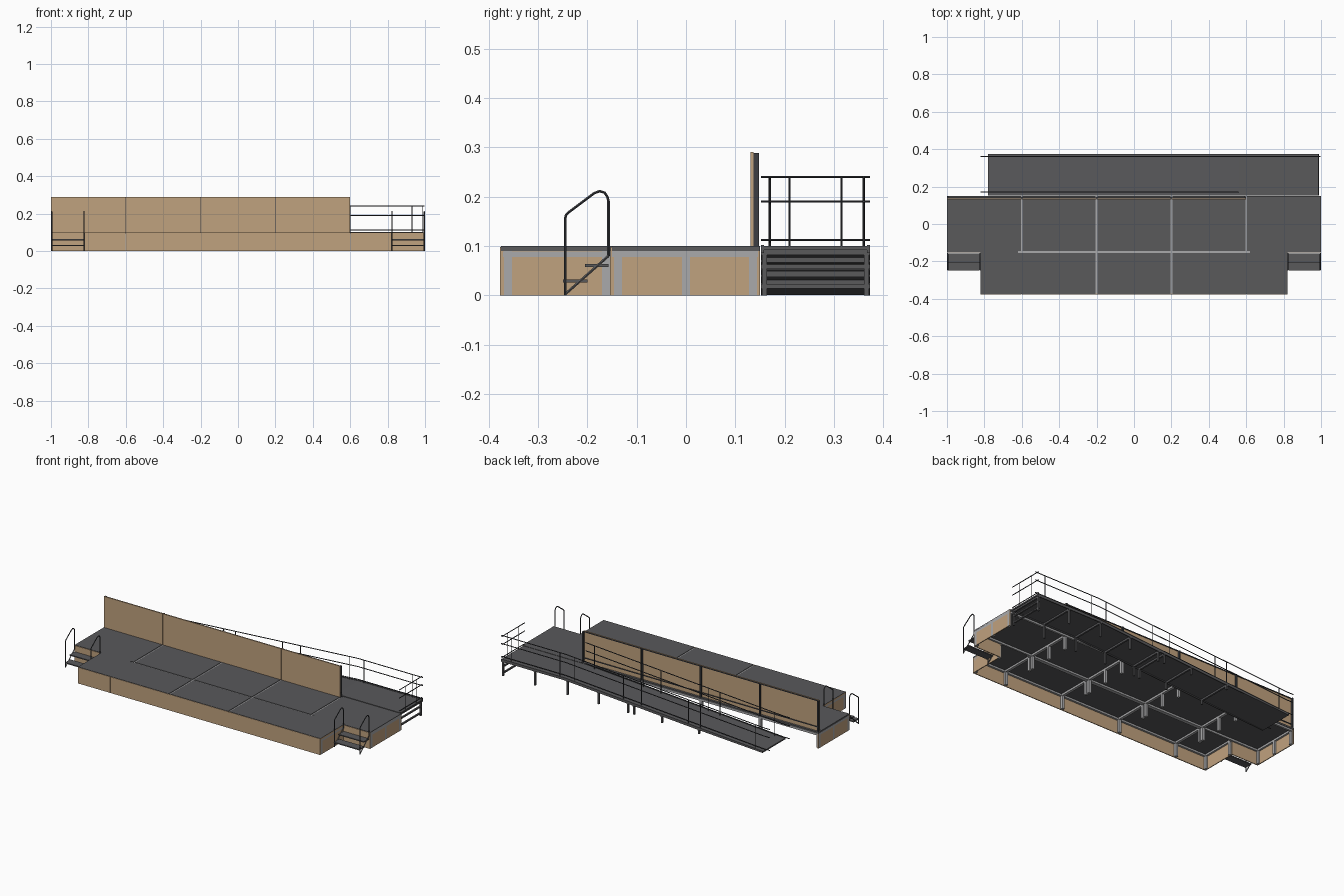
import bpy, bmesh, math
from mathutils import Vector

cube = bpy.data.objects.get("Cube")
if cube:
    bpy.data.objects.remove(cube, do_unlink=True)


def material(name, r, g, b):
    m = bpy.data.materials.new(name)
    m.use_nodes = True
    m.diffuse_color = (r, g, b, 1)
    m.node_tree.nodes["Principled BSDF"].inputs["Base Color"].default_value = (r, g, b, 1)
    return m


WOOD = material("tan_plywood", 0.53, 0.36, 0.21)
DECK = material("dark_grey_decking", 0.1, 0.1, 0.105)
ALU = material("light_aluminium", 0.4, 0.4, 0.41)
STEEL = material("dark_steel", 0.045, 0.048, 0.055)
GREY = material("grey_steel", 0.1, 0.1, 0.105)


def boxes(name, mat, spans):
    """One object made of axis-aligned boxes given as (x0, x1, y0, y1, z0, z1)."""
    bm = bmesh.new()
    for x0, x1, y0, y1, z0, z1 in spans:
        verts = bmesh.ops.create_cube(bm, size=1)["verts"]
        for v in verts:
            v.co = ((x0 + x1) / 2 + v.co.x * (x1 - x0),
                    (y0 + y1) / 2 + v.co.y * (y1 - y0),
                    (z0 + z1) / 2 + v.co.z * (z1 - z0))
    mesh = bpy.data.meshes.new(name)
    bm.to_mesh(mesh)
    bm.free()
    mesh.materials.append(mat)
    ob = bpy.data.objects.new(name, mesh)
    bpy.context.collection.objects.link(ob)
    return ob


def tubes(name, mat, paths, radius):
    """One object made of round tubes along point paths."""
    cu = bpy.data.curves.new(name, "CURVE")
    cu.dimensions = "3D"
    cu.bevel_depth = radius
    cu.bevel_resolution = 1
    cu.use_fill_caps = True
    for path in paths:
        sp = cu.splines.new("POLY")
        sp.points.add(len(path) - 1)
        for p, co in zip(sp.points, path):
            p.co = (*co, 1)
    cu.materials.append(mat)
    ob = bpy.data.objects.new(name, cu)
    bpy.context.collection.objects.link(ob)
    bpy.ops.object.select_all(action="DESELECT")
    ob.select_set(True)
    bpy.context.view_layer.objects.active = ob
    bpy.ops.object.convert(target="MESH")
    bpy.ops.object.shade_smooth_by_angle(angle=math.radians(50))
    return ob


# Stage layout
TOP = 0.1
FRONT, MID, BACK = -0.375, -0.15, 0.15
WING = 0.82
back_x = [-1, -0.6, -0.2, 0.2, 0.6, 1]
front_x = [-WING, -0.2, 0.2, WING]
GAP = 0.005

# Deck sheets with narrow joints showing the frame
sheets = []
for xs, y0, y1 in ((back_x, MID, BACK), (front_x, FRONT, MID)):
    for a, b in zip(xs, xs[1:]):
        sheets.append((a + (GAP if a > xs[0] else 0), b - (GAP if b < xs[-1] else 0),
                       y0 + (GAP if y0 == MID else 0),
                       y1 - (GAP if y1 == MID else 0), 0.09, TOP))
for s in (-1, 1):   # closed joints outside the middle bays
    a, b = sorted((s * 0.62, s * WING))
    sheets.append((a, b, MID - GAP, MID + GAP, 0.09, TOP))
    a, b = sorted((s * WING, s))
    sheets.append((a, b, MID, MID + GAP, 0.09, TOP))
boxes("deck_sheets", DECK, sheets)

# Aluminium frame beams and legs
W = 0.008
beams, legs = [], []
for x in back_x:
    c = max(-1 + W, min(1 - W, x))
    beams.append((c - W, c + W, MID, BACK - 0.004, 0.078, 0.097))
    for y in (MID + 0.012, 0, BACK - 0.014):
        legs.append((c - W, c + W, y - W, y + W, 0, 0.09))
for x in (-WING, -0.6, -0.2, 0.2, 0.6, WING):
    c = max(-WING + W, min(WING - W, x))
    top = 0.097 if abs(x) == 0.2 else 0.089
    beams.append((c - W, c + W, FRONT + 0.004, MID, 0.078, top))
    for y in (FRONT + 0.014, MID - 0.012):
        legs.append((c - W, c + W, y - W, y + W, 0, 0.09))
beams += [(-0.62, 0.62, MID - W, MID + W, 0.078, 0.097),
          (-0.99, 0.99, MID + 0.004, MID + 0.014, 0.078, 0.089),
          (-0.99, 0.99, BACK - 0.014, BACK - 0.002, 0.078, 0.089),
          (-WING + 0.01, WING - 0.01, FRONT + 0.004, FRONT + 0.016, 0.078, 0.089)]
boxes("deck_frame", ALU, beams)
boxes("deck_legs", ALU, legs)

# Plywood skirt
T = 0.005
skirt = [(a + 0.0005, b - 0.0005, FRONT - T + 0.003, FRONT + 0.003, 0, 0.098)
         for a, b in zip((-WING, -0.6, -0.2, 0.2, 0.6), (-0.6, -0.2, 0.2, 0.6, WING))]
for s in (-1, 1):
    for edge, y0, y1 in ((WING, FRONT, MID), (1, MID, BACK)):
        a, b = sorted((s * edge, s * (edge - T)))
        skirt.append((a, b, y0, y1, 0, 0.099))
    a, b = sorted((s * WING, s))
    skirt.append((a, b, MID - 0.003, MID + 0.002, 0, 0.098))
boxes("skirt_panels", WOOD, skirt)

# Back wall with its steel frame
wall_x = [-1, -0.6, -0.2, 0.2, 0.6]
boxes("back_wall", WOOD, [(a + 0.001, b - 0.001, 0.131, 0.137, TOP, 0.29)
                          for a, b in zip(wall_x, wall_x[1:])])
posts = [(c - 0.004, c + 0.004, 0.137, 0.148, TOP - 0.01, 0.288)
         for c in (-0.995, -0.6, -0.2, 0.2, 0.595)]
posts += [(-1, 0.6, 0.137, 0.142, z, z + 0.004) for z in (0.124, 0.284)]
boxes("wall_frame", STEEL, posts)

# Stairs on both sides, each with two treads, stringers and hand rails
treads, rails, stringers = [], [], []
for s in (-1, 1):
    a, b = sorted((s * 0.825, s * 0.995))
    treads += [(a, b, -0.249, -0.2, 0.026, 0.032), (a, b, -0.205, -0.157, 0.057, 0.063)]
    for x in (s * 0.823, s * 0.996):
        rails.append([(x, -0.245, 0), (x, -0.245, 0.155), (x, -0.243, 0.163),
                      (x, -0.238, 0.168), (x, -0.186, 0.207), (x, -0.175, 0.211),
                      (x, -0.165, 0.208), (x, -0.159, 0.199), (x, -0.157, 0.19),
                      (x, -0.157, 0.08)])
        stringers.append([(x, -0.244, 0.003), (x, -0.157, 0.08)])
boxes("stair_treads", DECK, treads)
tubes("stair_hand_rails", STEEL, rails, 0.003)
tubes("stair_stringers", GREY, stringers, 0.003)

# Ramp and landing
R0, R1 = 0.152, 0.373
LOW, BREAK, END = -0.78, 0.56, 0.99


def height(x):
    return TOP if x > BREAK else 0.009 + (TOP - 0.009) * (x - LOW) / (BREAK - LOW)


joints = [LOW, -0.31, 0.11, BREAK, END]
plates = []
curb = []
for a, b in zip(joints, joints[1:]):
    plates.append((a, b, R0, R1, -0.008, 0))
    curb += [(a, b, y, y + 0.006, -0.014, 0.002) for y in (R0, R1 - 0.006)]


def follow_slope(ob):
    for v in ob.data.vertices:
        v.co.z = max(0, v.co.z + height(v.co.x))


follow_slope(boxes("ramp_plates", DECK, plates))
follow_slope(boxes("ramp_edges", GREY, curb))

# Ramp legs and cross beams
supports = []
for x in (-0.35, -0.1, 0.09, 0.13, 0.33, 0.54, 0.76, 0.975):
    h = height(x) - 0.006
    for y in (R0 + 0.002, R1 - 0.012):
        supports.append((x, x + 0.01, y, y + 0.01, 0, h))
    supports.append((x, x + 0.01, R0, R1, h - 0.012, h))
supports += [(0.975, 0.985, R0, R1, z, z + 0.008) for z in (0.014, 0.054)]
boxes("ramp_supports", GREY, supports)

# Guard rails along the ramp and round the landing
levels = (0.012, 0.09, 0.14)
FY, BY, EX = 0.17, 0.36, 0.985
lo = height(LOW)
guard = []
for h in levels:
    guard.append([(-0.82, FY, lo + h), (LOW, FY, lo + h), (BREAK, FY, TOP + h)])
    guard.append([(-0.82, BY, lo + h), (LOW, BY, lo + h), (BREAK, BY, TOP + h), (0.998, BY, TOP + h)])
    guard.append([(EX, R0, TOP + h), (EX, R1, TOP + h)])
ramp_posts = [-0.72, -0.35, -0.27, 0.05, 0.17, 0.5]
stands = [(x, FY) for x in ramp_posts]
stands += [(x, BY) for x in ramp_posts + [0.6, 0.93]]
stands += [(EX, y) for y in (0.21, 0.315)]
guard += [[(x, y, height(x) - 0.005), (x, y, height(x) + 0.14)] for x, y in stands]
tubes("guard_rails", STEEL, guard, 0.0025)
